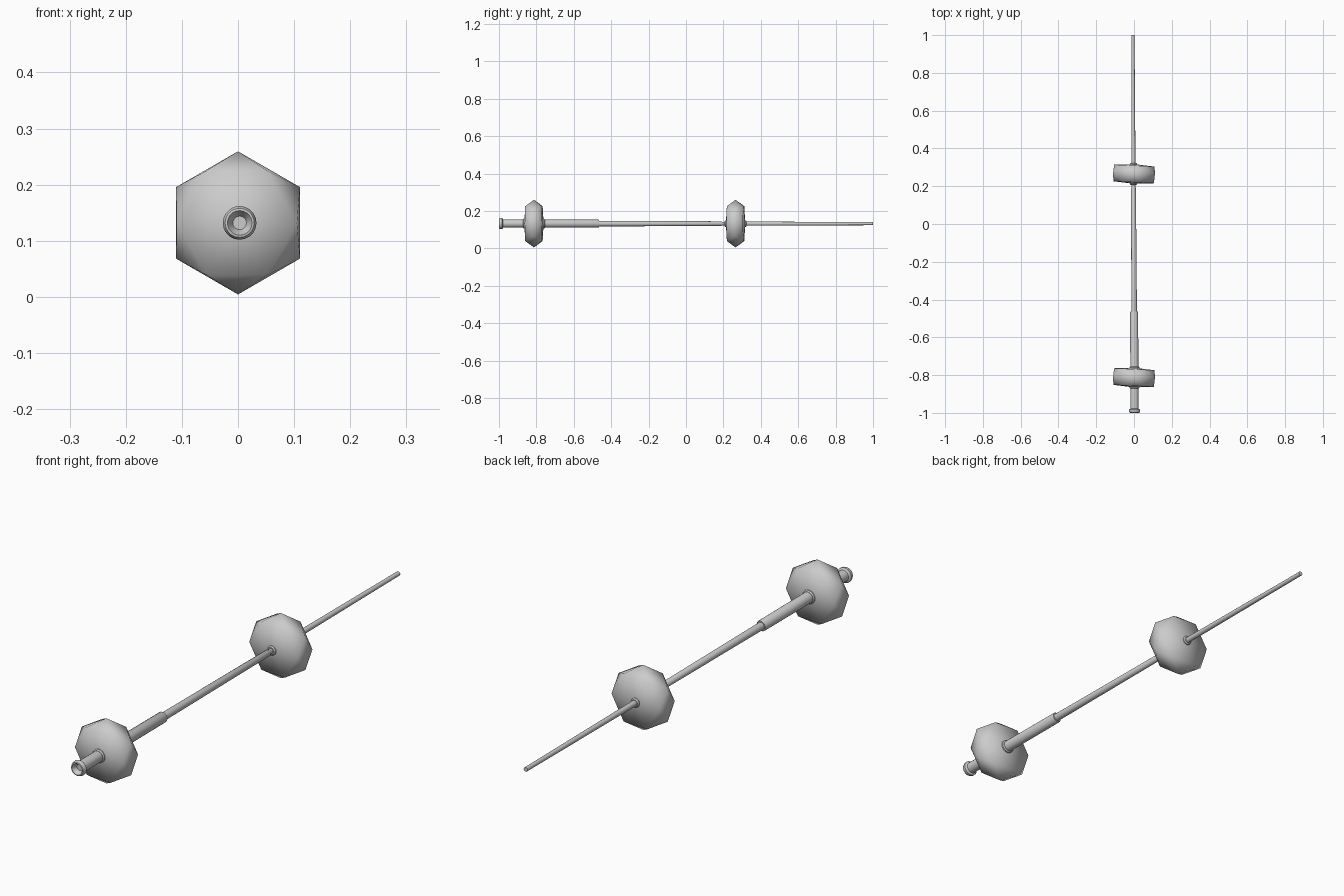
import bpy, bmesh
from math import sin, cos, pi, radians
from mathutils import Matrix

if "Cube" in bpy.data.objects:
    bpy.data.objects.remove(bpy.data.objects["Cube"])

AXIS_Z = 0.132
SKEW = 0.0045   # the whole shaft leans very slightly in plan


def axis_x(y):
    return -0.0015 - SKEW * y


def finish(bm, name, angle):
    bmesh.ops.recalc_face_normals(bm, faces=bm.faces[:])
    me = bpy.data.meshes.new(name)
    bm.to_mesh(me)
    bm.free()
    ob = bpy.data.objects.new(name, me)
    bpy.context.collection.objects.link(ob)
    bpy.ops.object.select_all(action='DESELECT')
    ob.select_set(True)
    bpy.context.view_layer.objects.active = ob
    bpy.ops.object.shade_smooth_by_angle(angle=radians(angle))
    return ob


def lathe(name, profile, sides=20):
    """Revolve (y, radius) points around the shaft axis; end rings are capped."""
    bm = bmesh.new()
    rings = []
    for y, r in profile:
        rings.append([bm.verts.new((axis_x(y) + r * cos(2 * pi * i / sides), y,
                                    AXIS_Z + r * sin(2 * pi * i / sides)))
                      for i in range(sides)])
    for a, b in zip(rings, rings[1:]):
        for i in range(sides):
            j = (i + 1) % sides
            bm.faces.new((a[i], a[j], b[j], b[i]))
    bm.faces.new(rings[0])
    bm.faces.new(rings[-1])
    return finish(bm, name, 35)


def faceted_disc(name, y):
    """Wide hexagonal belt between two hexagonal faces turned by 30 degrees."""
    bm = bmesh.new()

    def ring(radius, turn, depth):
        return [bm.verts.new((radius * cos(turn + k * pi / 3), depth,
                              radius * sin(turn + k * pi / 3))) for k in range(6)]

    belt = ring(0.1275, pi / 6, 0)
    for d in (-1, 1):
        rim = ring(0.1075, 0, d * 0.044)
        tip = bm.verts.new((0, d * 0.052, 0))
        for k in range(6):
            n = (k + 1) % 6
            bm.faces.new((tip, rim[k], rim[n]))
            bm.faces.new((rim[k], belt[k], rim[n]))
            bm.faces.new((rim[k], belt[k - 1], belt[k]))
    bmesh.ops.transform(bm, verts=bm.verts[:], matrix=
                        Matrix.Translation((0, y, AXIS_Z)) @ Matrix.Rotation(radians(-2.8), 4, 'Z'))
    return finish(bm, name, 60)


# Thick grip with flared, dished end cap
lathe("grip", [(-0.982, 0.012), (-0.990, 0.016), (-1.0, 0.022), (-0.999, 0.026),
               (-0.990, 0.030), (-0.983, 0.030), (-0.978, 0.022),
               (-0.468, 0.021), (-0.464, 0.019)])

# Middle shaft and thin tip section
lathe("middle_shaft", [(-0.48, 0.015), (0.188, 0.0125), (0.192, 0.010), (0.24, 0.010)])
lathe("thin_shaft", [(0.24, 0.0115), (0.45, 0.0105), (1.0, 0.0085)])

# Two faceted discs with hub collars
for label, y, r in (("grip", -0.813, 0.027), ("shaft", 0.265, 0.018)):
    faceted_disc(label + "_disc", y)
    lathe(label + "_hub", [(y - 0.058, r - 0.004), (y - 0.054, r),
                           (y + 0.054, r), (y + 0.058, r - 0.004)])
